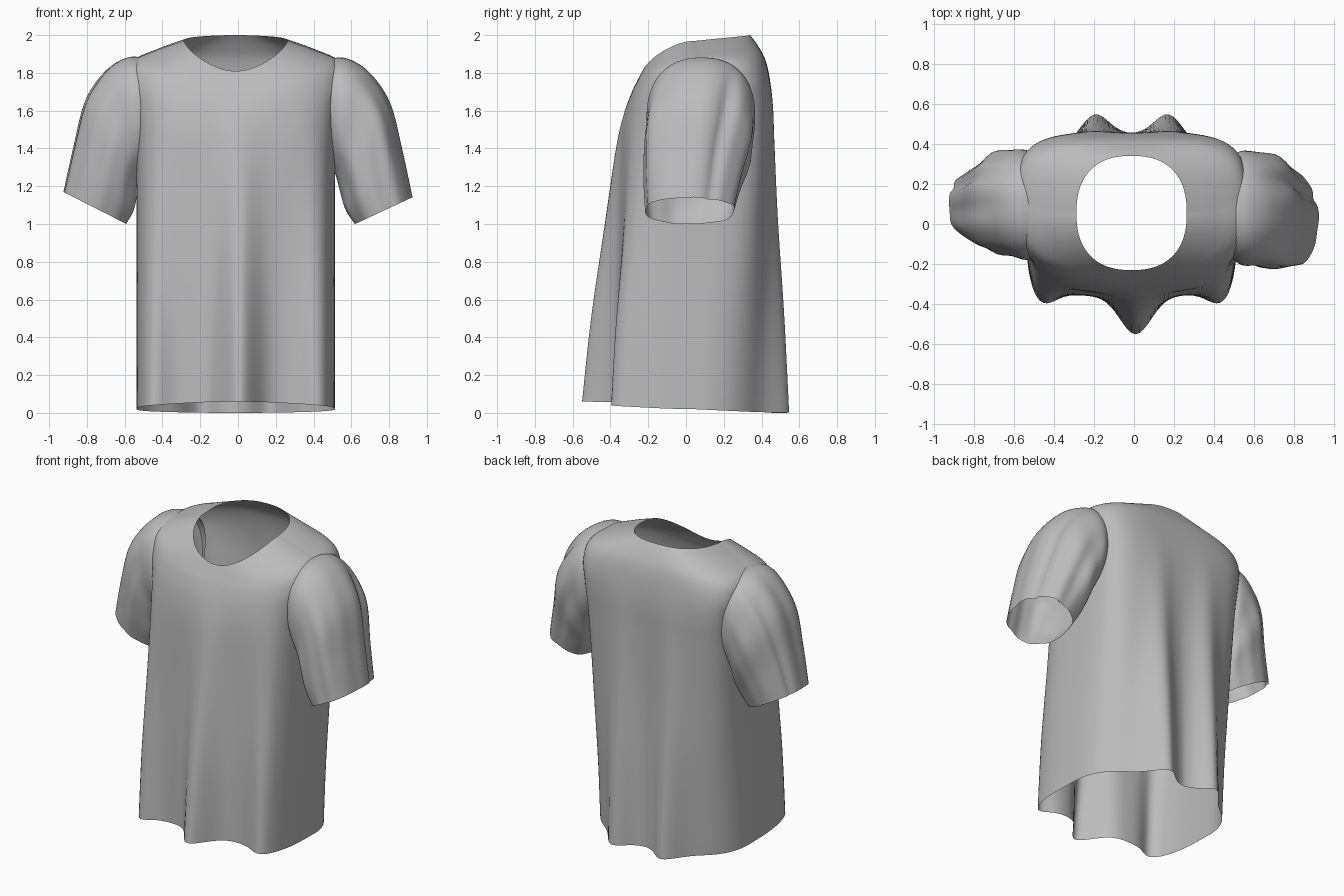
import bpy, bmesh, math
from math import sin, cos, pi, exp

cube = bpy.data.objects.get("Cube")
if cube:
    bpy.data.objects.remove(cube)

fabric = bpy.data.materials.new("grey fabric")
fabric.use_nodes = True
GREY = (0.5, 0.5, 0.5, 1)
fabric.diffuse_color = GREY
fabric.node_tree.nodes["Principled BSDF"].inputs["Base Color"].default_value = GREY


def bump(v, centre, width):
    return exp(-((v - centre) / width) ** 2)


def spline_rows(rows, steps):
    """Catmull-Rom interpolation between section rows."""
    out = []
    for i in range(len(rows) - 1):
        a, b = rows[max(i - 1, 0)], rows[i]
        c, d = rows[i + 1], rows[min(i + 2, len(rows) - 1)]
        for k in range(steps):
            t = k / steps
            out.append([q + t * (r - p) / 2 + t * t * (2 * p - 5 * q + 4 * r - s) / 2
                        + t ** 3 * (3 * q - p - 3 * r + s) / 2
                        for p, q, r, s in zip(a, b, c, d)])
    return out + [list(rows[-1])]


def superellipse(a, n):
    r = (abs(cos(a)) ** n + abs(sin(a)) ** n) ** (-1 / n)
    return r * cos(a), r * sin(a)


def loft(name, rings, keep=None):
    """Open tube through the rings; keep() filters out faces by their centre."""
    bm = bmesh.new()
    loops = [[bm.verts.new(p) for p in ring] for ring in rings]
    for lo, hi in zip(loops, loops[1:]):
        for j in range(len(lo)):
            k = (j + 1) % len(lo)
            bm.faces.new((lo[j], lo[k], hi[k], hi[j]))
    if keep:
        gone = [f for f in bm.faces if not keep(f.calc_center_median())]
        bmesh.ops.delete(bm, geom=gone, context="FACES")
    else:
        bmesh.ops.recalc_face_normals(bm, faces=bm.faces)
    for f in bm.faces:
        f.smooth = True
    mesh = bpy.data.meshes.new(name)
    bm.to_mesh(mesh)
    bm.free()
    mesh.materials.append(fabric)
    obj = bpy.data.objects.new(name, mesh)
    bpy.context.collection.objects.link(obj)


# Shirt body: z front, z side, z back, half width, y front, y back,
# squareness front, squareness back, fold depth
BODY = [
    (0.06, 0.02, 0.00, 0.525, -0.36, 0.44, 4.0, 2.4, 1.0),
    (0.50, 0.48, 0.48, 0.525, -0.36, 0.44, 3.8, 2.8, 0.75),
    (1.00, 1.00, 1.00, 0.525, -0.35, 0.44, 3.4, 3.7, 0.42),
    (1.40, 1.42, 1.42, 0.53, -0.34, 0.45, 3.2, 4.5, 0.16),
    (1.58, 1.62, 1.62, 0.55, -0.32, 0.455, 3.0, 4.6, 0.05),
    (1.69, 1.75, 1.76, 0.575, -0.29, 0.445, 2.8, 4.2, 0.0),
    (1.75, 1.855, 1.87, 0.555, -0.262, 0.42, 2.6, 3.4, 0.0),
    (1.785, 1.92, 1.945, 0.42, -0.244, 0.38, 2.5, 2.7, 0.0),
    (1.81, 1.97, 2.0, 0.275, -0.23, 0.34, 2.4, 2.4, 0.0),
]


def body_ring(row, count=160):
    zf, zs, zb, hw, yf, yb, nf, nb, fold = row
    ring = []
    for j in range(count):
        a = 2 * pi * j / count
        front = sin(a) < 0
        cx, sy = superellipse(a, nf if front else nb)
        x, y = hw * cx, (yf + yb) / 2 + (yb - yf) / 2 * sy
        gate = min(1, abs(sin(a)) * 1.6)
        # Hanging folds: one deep in front, two behind, soft ones at the front corners
        if front:
            y -= fold * gate * (0.19 * bump(x, 0.02, 0.11) + 0.10 * bump(abs(x), 0.46, 0.1))
            z = zs + (zf - zs) * sin(a) ** 2
        else:
            y += fold * gate * (0.12 * bump(abs(x), 0.185, 0.1) + 0.01 * bump(x, 0, 0.1))
            z = zs + (zb - zs) * sin(a)
        ring.append((x - 0.012, y, z))
    return ring


def outside_armhole(c):
    inside = ((c.y - 0.075) / 0.21) ** 2 + ((c.z - 1.56) / 0.2) ** 2 < 1
    return not (abs(c.x) > 0.45 and inside)


loft("shirt_body", [body_ring(r) for r in spline_rows(BODY, 8)], outside_armhole)

# Sleeves: top x, top z, bottom x, bottom z, y centre, half depth, wrinkle depth
LEFT = [
    (0.46, 1.87, 0.49, 1.33, 0.085, 0.25, 0.0),
    (0.57, 1.878, 0.51, 1.28, 0.08, 0.285, 0.0),
    (0.69, 1.805, 0.53, 1.22, 0.075, 0.285, 0.4),
    (0.80, 1.64, 0.55, 1.15, 0.06, 0.285, 1.0),
    (0.865, 1.39, 0.575, 1.07, 0.035, 0.26, 1.0),
    (0.92, 1.14, 0.62, 1.00, 0.02, 0.235, 0.8),
]
RIGHT = [(r[0] + 0.005, r[1] + 0.006 * i, r[2] - 0.006 * i, r[3],
          r[4] + 0.015 * i, r[5] - 0.011 * i, r[6]) for i, r in enumerate(LEFT)]


def sleeve_ring(row, side, count=72):
    tx, tz, bx, bz, yc, hd, wrinkle = row
    ring = []
    for j in range(count):
        a = 2 * pi * j / count
        u, v = superellipse(a, 2.3)
        # Lengthwise creases on the outer face, drifting a little down the arm
        drift = 0.8 * (tz - 1.5)
        crease = 0.022 * sin(6 * a + drift + side) + 0.012 * sin(11 * a - 3 * drift)
        scale = 1 + wrinkle * (crease - 0.10 * bump(a, 0.55 + 0.2 * drift, 0.12))
        u, v = u * scale, v * scale
        ring.append((side * ((tx + bx) / 2 + (tx - bx) / 2 * u), yc + hd * v,
                     (tz + bz) / 2 + (tz - bz) / 2 * u))
    return ring


for name, side, rows in (("left_sleeve", 1, LEFT), ("right_sleeve", -1, RIGHT)):
    loft(name, [sleeve_ring(r, side) for r in spline_rows(rows, 7)])
